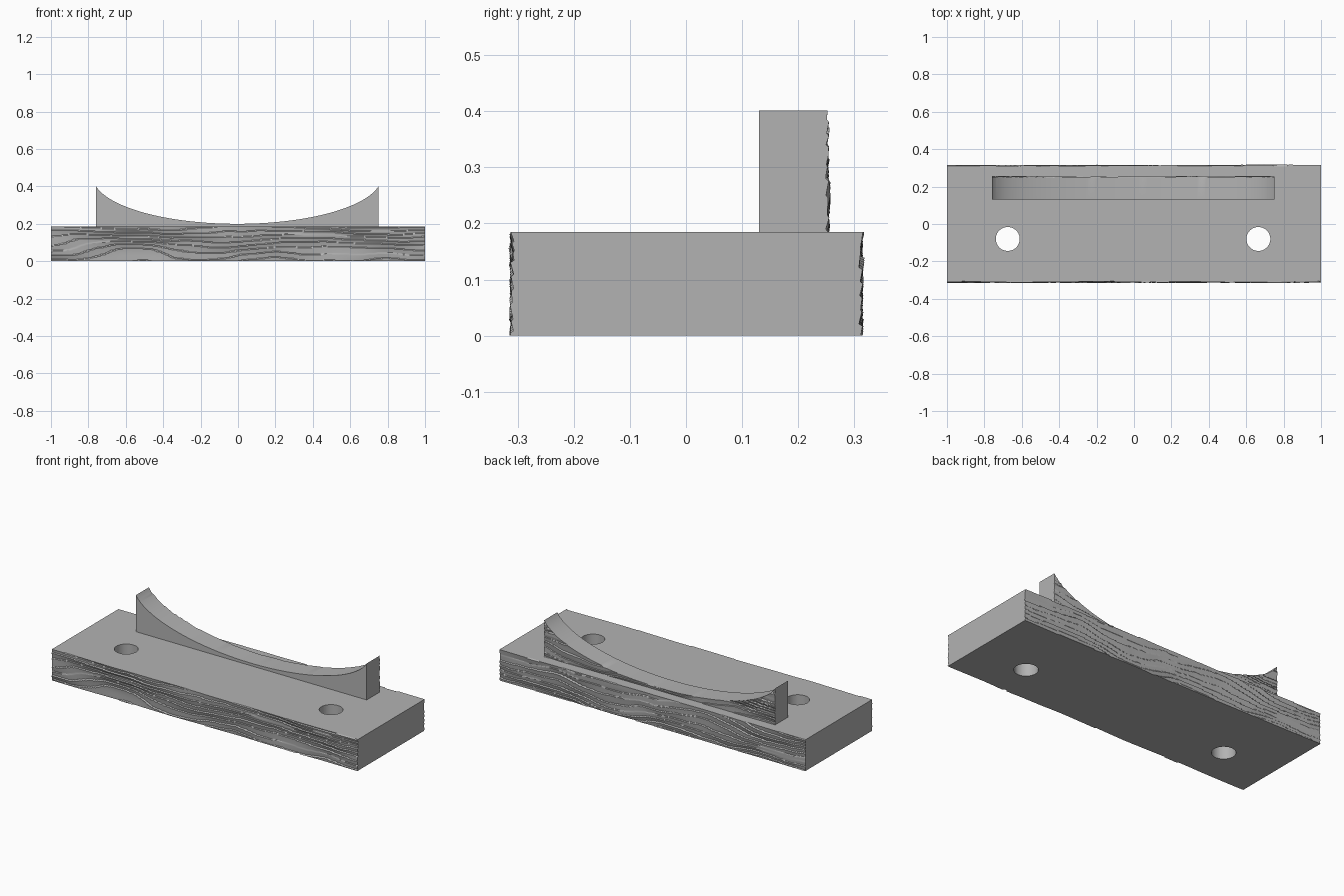
import bpy, bmesh, math
from mathutils import Vector, noise

cube = bpy.data.objects.get("Cube")
if cube:
    bpy.data.objects.remove(cube, do_unlink=True)

grey = bpy.data.materials.new("plain grey")
grey.use_nodes = True
color = (0.45, 0.45, 0.45, 1)
grey.diffuse_color = color
grey.node_tree.nodes["Principled BSDF"].inputs["Base Color"].default_value = color

ROWS = 44


def grain(x, z, seed):
    """Depth of the split-wood ledges, 0 (outermost) to about 0.016."""
    warp = noise.noise(Vector((x * 1.8, z * 7, seed)))
    fine = noise.noise(Vector((x * 7, z * 12, seed + 5)))
    v = z * 38 + 2.6 * warp + 0.35 * fine
    layer = math.floor(v)
    s = v - layer
    fade = 0.5 + 0.7 * noise.noise(Vector((x * 3, layer * 1.7, seed + 9)))
    step = 0.004 * noise.noise(Vector((x * 2, layer * 3.3, seed + 3)))
    return 0.007 + 0.011 * max(fade, 0.1) * (0.5 - s) + step


def riven_block(name, xs, z0, top, front, back):
    """Extruded block; front and back are functions y(x, z)."""
    bm = bmesh.new()
    rings = []
    for x in xs:
        zs = [z0 + (top(x) - z0) * i / ROWS for i in range(ROWS + 1)]
        ring = [bm.verts.new((x, front(x, z), z)) for z in zs]
        ring += [bm.verts.new((x, back(x, z), z)) for z in reversed(zs)]
        rings.append(ring)
    n = len(rings[0])
    for a, b in zip(rings, rings[1:]):
        for i in range(n):
            j = (i + 1) % n
            bm.faces.new((a[i], b[i], b[j], a[j]))
    bm.faces.new(rings[0])
    bm.faces.new(rings[-1][::-1])
    bmesh.ops.recalc_face_normals(bm, faces=bm.faces)
    mesh = bpy.data.meshes.new(name)
    bm.to_mesh(mesh)
    bm.free()
    mesh.materials.append(grey)
    obj = bpy.data.objects.new(name, mesh)
    bpy.context.collection.objects.link(obj)
    return obj


def smooth(obj):
    bpy.ops.object.select_all(action="DESELECT")
    obj.select_set(True)
    bpy.context.view_layer.objects.active = obj
    bpy.ops.object.shade_smooth_by_angle(angle=math.radians(25))


# Base plank with rough long sides
plank = riven_block(
    "base_plank", [-1 + i / 110 for i in range(221)], 0, lambda x: 0.185,
    lambda x, z: -0.317 + grain(x, z, 1),
    lambda x, z: 0.319 - grain(x, z, 30))

# Two bolt holes through the plank
for side, x in (("right", -0.675), ("left", 0.665)):
    bpy.ops.mesh.primitive_cylinder_add(
        vertices=48, radius=0.064, depth=0.6, location=(x, -0.08, 0.1))
    cutter = bpy.context.object
    cutter.name = side + "_hole_cutter"
    cutter.data.materials.append(grey)
    cutter.hide_render = True
    cutter.hide_set(True)
    cutter.display_type = "WIRE"
    hole = plank.modifiers.new(side + "_hole", "BOOLEAN")
    hole.operation = "DIFFERENCE"
    hole.solver = "EXACT"
    hole.object = cutter

# Apply the holes, then drop the cutters
bpy.context.view_layer.objects.active = plank
for mod in list(plank.modifiers):
    cutter = mod.object
    bpy.ops.object.modifier_apply(modifier=mod.name)
    bpy.data.objects.remove(cutter, do_unlink=True)
smooth(plank)

# Curved cradle with a smooth front and rough back
REACH = 0.77
limit = math.asin(0.755 / REACH)


def cradle_top(x):
    return 0.2 + 0.25 * (1 - math.sqrt(1 - ((x + 0.004) / REACH) ** 2))


cradle = riven_block(
    "cradle",
    [REACH * math.sin(limit * (i / 80 - 1)) - 0.004 for i in range(161)],
    0.18, cradle_top,
    lambda x, z: 0.13,
    lambda x, z: 0.259 - grain(x, z, 60))
smooth(cradle)
